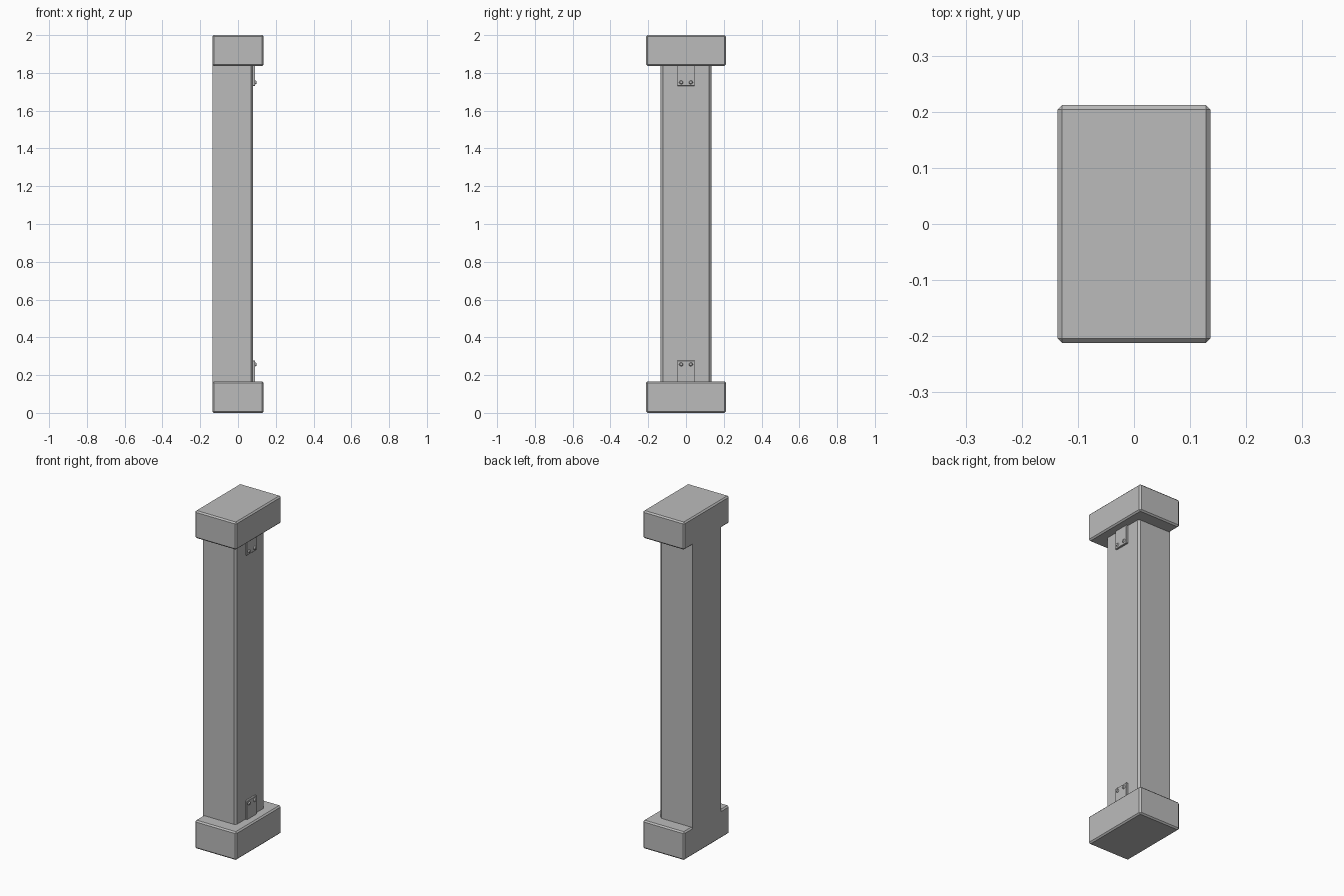
import bpy
import bmesh
from mathutils import Matrix, Vector

default = bpy.data.objects.get("Cube")
if default:
    bpy.data.objects.remove(default)

GREY = (0.5, 0.5, 0.5, 1)
grey = bpy.data.materials.new("plain grey")
grey.use_nodes = True
grey.diffuse_color = GREY
grey.node_tree.nodes["Principled BSDF"].inputs["Base Color"].default_value = GREY


def finish(name, bm):
    mesh = bpy.data.meshes.new(name)
    bm.to_mesh(mesh)
    bm.free()
    mesh.materials.append(grey)
    obj = bpy.data.objects.new(name, mesh)
    bpy.context.collection.objects.link(obj)
    return obj


def box(name, low, high, chamfer=0, pick=lambda edge: True):
    """Box between two corners, with chamfers on the picked edges."""
    low, high = Vector(low), Vector(high)
    bm = bmesh.new()
    bmesh.ops.create_cube(bm, size=1, matrix=Matrix.Translation((low + high) / 2)
                          @ Matrix.Diagonal((*(high - low), 1)))
    if chamfer:
        bmesh.ops.bevel(bm, geom=[e for e in bm.edges if pick(e)], offset=chamfer,
                        segments=1, affect='EDGES')
    return finish(name, bm)


def bolt(name, y, z):
    """Low domed bolt head facing +x."""
    bm = bmesh.new()
    bmesh.ops.create_cone(bm, cap_ends=True, segments=12, radius1=0.011, radius2=0.007,
                          depth=0.008, matrix=Matrix.Translation((0.094, y, z))
                          @ Matrix.Rotation(1.5708, 4, 'Y'))
    return finish(name, bm)


X, Y, TOP = 0.136, 0.212, 2.0
FRONT = 0.08

# Base and top blocks
box("base_block", (-X, -Y, 0), (X, Y, 0.167), 0.008)
box("top_block", (-X, -Y, 1.837), (X, Y, TOP), 0.008)

# Column, flush with the blocks on one side, chamfered on the other
box("column", (-X, -0.134, 0.08), (FRONT, 0.134, 1.92), 0.012,
    lambda e: all(v.co.x > 0 for v in e.verts)
    and abs(e.verts[0].co.z - e.verts[1].co.z) > 1)

# Bracket plates with two bolts each
for label, z0, z1, bolt_z in (("lower", 0.14, 0.277, 0.257), ("upper", 1.73, 1.86, 1.75)):
    box(label + "_bracket", (FRONT - 0.01, -0.046, z0), (0.091, 0.046, z1), 0.002)
    for side, y in (("front", -0.026), ("back", 0.026)):
        bolt(f"{label}_{side}_bolt", y, bolt_z)
